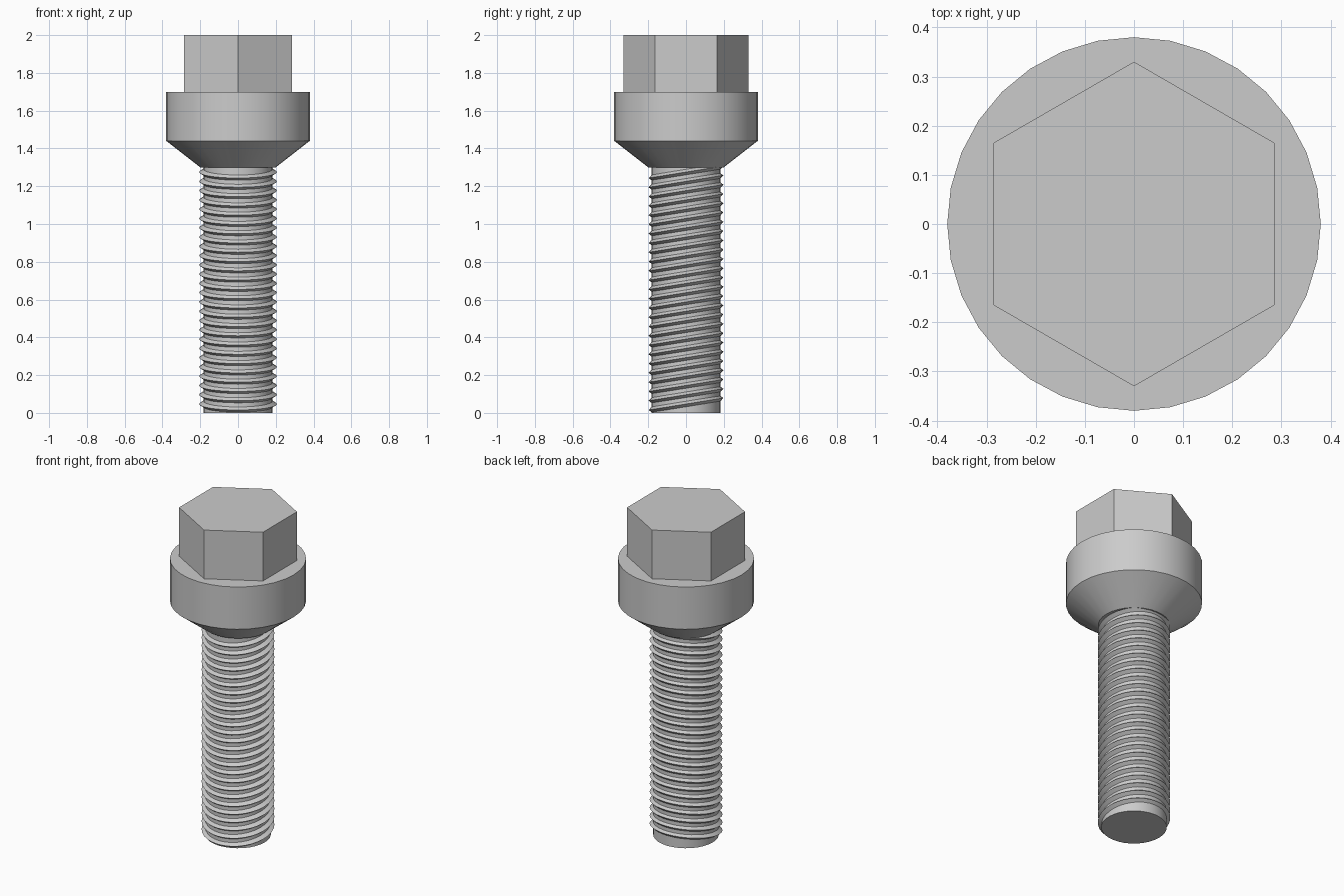
import bpy, bmesh, math

if "Cube" in bpy.data.objects:
    bpy.data.objects.remove(bpy.data.objects["Cube"])


def finish(name, bm, smooth=True):
    bmesh.ops.recalc_face_normals(bm, faces=bm.faces)
    mesh = bpy.data.meshes.new(name)
    bm.to_mesh(mesh)
    bm.free()
    ob = bpy.data.objects.new(name, mesh)
    bpy.context.collection.objects.link(ob)
    if smooth:
        bpy.ops.object.select_all(action='DESELECT')
        ob.select_set(True)
        bpy.context.view_layer.objects.active = ob
        bpy.ops.object.shade_smooth_by_angle(angle=math.radians(30))
    return ob


def circle(bm, n, rx, ry, z, turn=0.0, slope=0.0):
    verts = []
    for i in range(n):
        a = turn + 2 * math.pi * i / n
        x, y = rx * math.cos(a), ry * math.sin(a)
        verts.append(bm.verts.new((x, y, z + slope * y)))
    return verts


def bridge(bm, a, b):
    n = len(a)
    for i in range(n):
        j = (i + 1) % n
        bm.faces.new((a[i], a[j], b[j], b[i]))


def lathe(name, profile, n, turn=0.0, smooth=True):
    """Closed solid from (radius, z) points, bottom to top."""
    bm = bmesh.new()
    loops = [circle(bm, n, r, r, z, turn) for r, z in profile]
    for a, b in zip(loops, loops[1:]):
        bridge(bm, a, b)
    bm.faces.new(loops[0])
    bm.faces.new(loops[-1])
    return finish(name, bm, smooth)


# Plain shank
lathe("shank", [(0.183, 0), (0.183, 1.31)], 32)

# Collar with conical seat
lathe("collar", [(0.20, 1.30), (0.38, 1.44), (0.38, 1.70)], 32)

# Hexagonal head, corners on the y axis
lathe("hex_head", [(0.33, 1.70), (0.33, 2.0)], 6, math.pi / 2, smooth=False)

# Thread ridges: sharp-edged rings tilted up towards the back
RINGS, Z_LOW, Z_HIGH, SLOPE = 26, 0.047, 1.275, 0.16
bm = bmesh.new()
for k in range(RINGS):
    z = Z_LOW + (Z_HIGH - Z_LOW) * k / (RINGS - 1)
    low = circle(bm, 32, 0.178, 0.178, z - 0.018, slope=SLOPE)
    tip = circle(bm, 32, 0.206, 0.198, z, slope=SLOPE)
    top = circle(bm, 32, 0.178, 0.178, z + 0.018, slope=SLOPE)
    bridge(bm, low, tip)
    bridge(bm, tip, top)
    bridge(bm, top, low)
finish("thread", bm)
